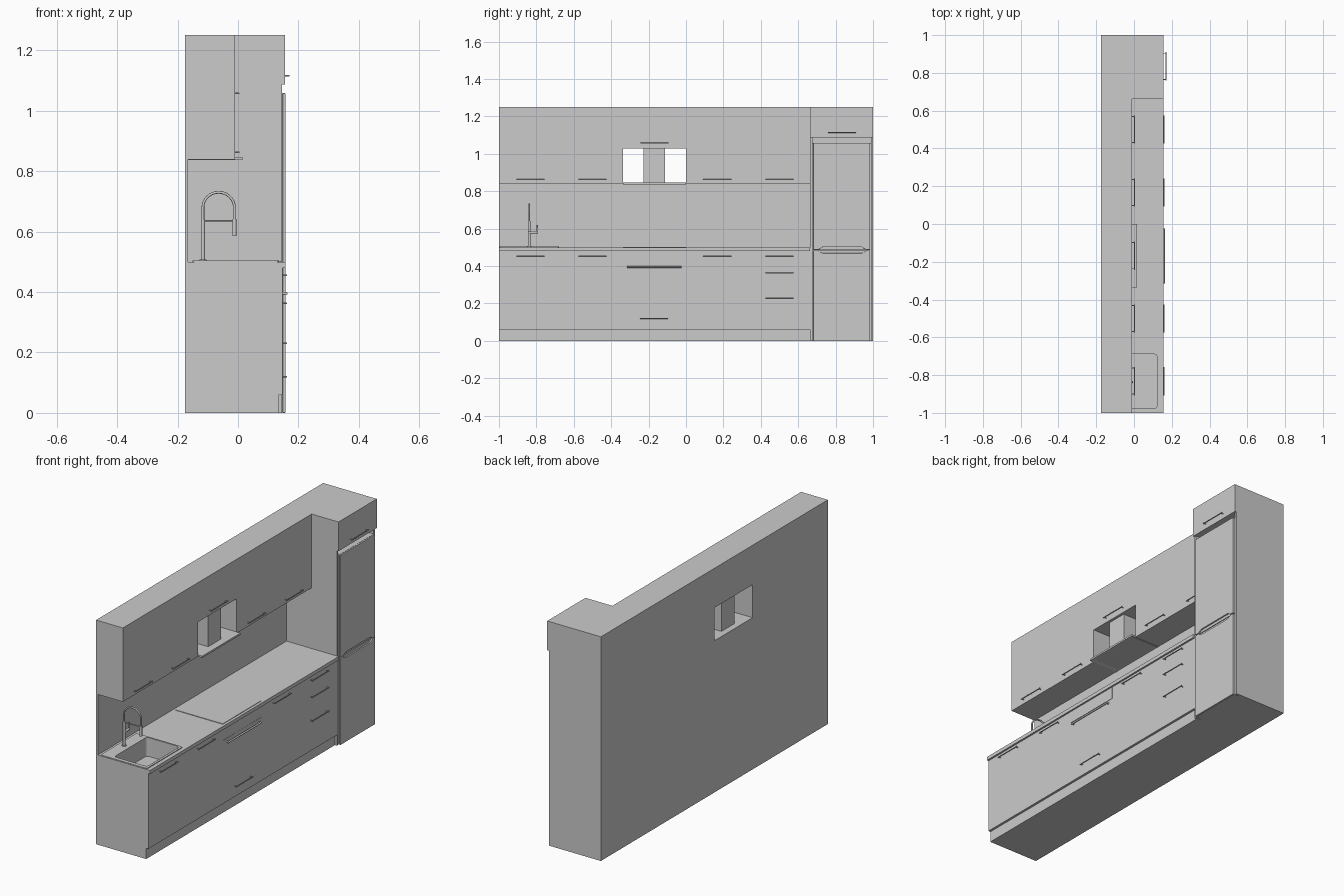
import bpy, bmesh, math
from mathutils import Vector

if "Cube" in bpy.data.objects:
    bpy.data.objects.remove(bpy.data.objects["Cube"])


def finish(name, bm, smooth=False):
    bmesh.ops.recalc_face_normals(bm, faces=bm.faces)
    me = bpy.data.meshes.new(name)
    bm.to_mesh(me)
    bm.free()
    ob = bpy.data.objects.new(name, me)
    bpy.context.collection.objects.link(ob)
    if smooth:
        bpy.ops.object.select_all(action='DESELECT')
        ob.select_set(True)
        bpy.context.view_layer.objects.active = ob
        bpy.ops.object.shade_smooth_by_angle(angle=math.radians(40))
    return ob


def box(name, x, y, z):
    bm = bmesh.new()
    bmesh.ops.create_cube(bm, size=1)
    for v in bm.verts:
        v.co = [(r[0] + r[1]) / 2 + c * (r[1] - r[0]) for r, c in zip((x, y, z), v.co)]
    return finish(name, bm)


def add_rod(bm, a, b, r, n=12):
    a, b = Vector(a), Vector(b)
    d = b - a
    mat = d.to_track_quat('Z', 'Y').to_matrix().to_4x4()
    mat.translation = (a + b) / 2
    bmesh.ops.create_cone(bm, cap_ends=True, segments=n, radius1=r, radius2=r,
                          depth=d.length, matrix=mat)


def rod(name, a, b, r, n=16):
    bm = bmesh.new()
    add_rod(bm, a, b, r, n)
    return finish(name, bm, True)


def handle(name, x, yc, z, length=0.15, r=0.0025, reach=0.013):
    # straight bar on two round posts
    bm = bmesh.new()
    h = length / 2
    add_rod(bm, (x + reach, yc - h, z), (x + reach, yc + h, z), r)
    for s in (-1, 1):
        py = yc + s * (h - 0.006)
        add_rod(bm, (x, py, z), (x + reach, py, z), r)
    return finish(name, bm, True)


def rounded(x, y, r, n=5):
    pts = []
    for i, (cx, cy) in enumerate([(x[1] - r, y[1] - r), (x[0] + r, y[1] - r),
                                  (x[0] + r, y[0] + r), (x[1] - r, y[0] + r)]):
        for k in range(n + 1):
            a = math.pi / 2 * (i + k / n)
            pts.append((cx + r * math.cos(a), cy + r * math.sin(a)))
    return pts


def prism(name, pts, vec, open_top=False, smooth=False):
    bm = bmesh.new()
    vec = Vector(vec)
    lo = [bm.verts.new(p) for p in pts]
    hi = [bm.verts.new(Vector(p) + vec) for p in pts]
    bm.faces.new(lo)
    if not open_top:
        bm.faces.new(hi)
    for i in range(len(lo)):
        j = (i + 1) % len(lo)
        bm.faces.new((lo[i], lo[j], hi[j], hi[i]))
    return finish(name, bm, smooth)


BACK, FRONT, UP = -0.175, 0.147, -0.01
TALL = 0.663                       # start of the tall fridge unit
GAP = (-0.337, 0.0)                # hood / oven bay
BAYS = [(-1, -0.667), (-0.667, GAP[0]), (0, 0.333), (0.333, TALL)]
HANDLE_Y = [-0.832, -0.5, 0.167, 0.5]

# base units
carcass = box("base_carcass", (BACK, 0.137), (-1, TALL), (0.06, 0.48))
box("plinth", (BACK, 0.134), (-1, TALL), (0, 0.06))
counter = box("countertop", (BACK, 0.157), (-1, TALL), (0.48, 0.5))
for i, (bay, hy) in enumerate(zip(BAYS, HANDLE_Y)):
    if i < 3:
        box(f"base_door_{i+1}", (0.137, FRONT), bay, (0.06, 0.48))
        handle(f"base_handle_{i+1}", FRONT, hy, 0.455)
for i, (z0, z1, hz) in enumerate([(0.06, 0.255, 0.23), (0.255, 0.385, 0.362), (0.385, 0.48, 0.455)]):
    box(f"drawer_front_{i+1}", (0.137, FRONT), BAYS[3], (z0, z1))
    handle(f"drawer_handle_{i+1}", FRONT, 0.5, hz)

# oven, hob and the drawer below the oven
box("oven_drawer", (0.137, FRONT), GAP, (0.06, 0.14))
handle("oven_drawer_handle", FRONT, -0.17, 0.12)
box("oven_door", (0.137, FRONT), GAP, (0.14, 0.412))
box("oven_control_panel", (0.137, FRONT + 0.001), GAP, (0.414, 0.48))
box("oven_trim", (0.137, FRONT + 0.002), GAP, (0.412, 0.415))
handle("oven_handle", FRONT, -0.17, 0.395, 0.29, 0.005, 0.012)
box("hob", (-0.15, 0.142), GAP, (0.498, 0.503))

# sink with open basin
SX, SY = (-0.08, 0.122), (-0.975, -0.69)
rim = prism("sink_rim", [(x, y, 0.498) for x, y in rounded((-0.15, 0.135), (-0.997, -0.68), 0.012)],
            (0, 0, 0.006))
prism("sink_basin", [(x, y, 0.4) for x, y in rounded(SX, SY, 0.015)], (0, 0, 0.104),
      open_top=True, smooth=True)
grow = 0.0005
cutter = prism("sink_cutter", [(x, y, 0.399) for x, y in rounded(
    (SX[0] - grow, SX[1] + grow), (SY[0] - grow, SY[1] + grow), 0.0155)], (0, 0, 0.15))
cutter.hide_render = True
cutter.hide_viewport = True
for ob in (carcass, counter, rim):
    m = ob.modifiers.new("sink_cut", 'BOOLEAN')
    m.object, m.operation, m.solver = cutter, 'DIFFERENCE', 'EXACT'
rod("sink_drain", (0.02, -0.832, 0.4), (0.02, -0.832, 0.402), 0.02)

# tap: post, arched spout, spray head, holder arm and lever
TY, TX = -0.838, -0.116
rod("tap_base", (TX, TY, 0.502), (TX, TY, 0.508), 0.012)
rod("tap_post", (TX, TY, 0.502), (TX, TY, 0.64), 0.007)
cu = bpy.data.curves.new("tap_spout", 'CURVE')
cu.dimensions = '3D'
cu.bevel_depth, cu.bevel_resolution, cu.use_fill_caps = 0.0045, 3, True
path = [(TX, 0.63)] + [(-0.064 - 0.052 * math.cos(math.pi * k / 16),
                        0.68 + 0.05 * math.sin(math.pi * k / 16)) for k in range(17)] + [(-0.012, 0.63)]
sp = cu.splines.new('POLY')
sp.points.add(len(path) - 1)
for p, (x, z) in zip(sp.points, path):
    p.co = (x, TY, z, 1)
sp.use_smooth = True
bpy.context.collection.objects.link(bpy.data.objects.new("tap_spout", cu))
rod("tap_spray_head", (-0.012, TY, 0.585), (-0.012, TY, 0.642), 0.007)
rod("tap_holder_arm", (TX, TY, 0.636), (-0.012, TY, 0.636), 0.003)
rod("tap_lever_stub", (TX, TY, 0.58), (TX, -0.797, 0.58), 0.007)
rod("tap_lever", (TX, -0.797, 0.572), (TX, -0.795, 0.62), 0.003)

# backsplash and wall units
box("backsplash", (BACK, -0.165), (-1, TALL), (0.5, 0.838))
for i, (bay, hy) in enumerate(zip(BAYS, HANDLE_Y)):
    box(f"wall_carcass_{i+1}", (BACK, UP - 0.01), bay, (0.838, 1.25))
    box(f"wall_door_{i+1}", (UP - 0.01, UP), bay, (0.838, 1.25))
    handle(f"wall_handle_{i+1}", UP, hy, 0.862)
box("hood_cabinet", (BACK, UP - 0.01), GAP, (1.03, 1.25))
box("hood_cabinet_door", (UP - 0.01, UP), GAP, (1.03, 1.25))
handle("hood_cabinet_handle", UP, -0.168, 1.057)

# extractor hood: chimney and plate with recessed filter
box("hood_chimney", (-0.14, -0.025), (-0.227, -0.112), (0.844, 1.03))
bm = bmesh.new()
bmesh.ops.create_cube(bm, size=1)
for v in bm.verts:
    v.co = (-0.08 + v.co.x * 0.19, -0.1685 + v.co.y * 0.337, 0.841 + v.co.z * 0.01)
bm.faces.ensure_lookup_table()
under = min(bm.faces, key=lambda f: f.calc_center_median().z)
bmesh.ops.inset_region(bm, faces=[under], thickness=0.025)
bmesh.ops.translate(bm, verts=under.verts, vec=(0, 0, 0.004))
finish("hood_plate", bm)

# tall unit: side panels, top cabinet, fridge body
box("tall_panel_left", (BACK, 0.145), (TALL, TALL + 0.012), (0, 1.087))
box("tall_panel_right", (BACK, 0.145), (0.988, 1.0), (0, 1.087))
box("tall_back_panel", (BACK, -0.165), (TALL + 0.012, 0.988), (0, 1.087))
box("top_cabinet", (BACK, FRONT), (TALL, 1.0), (1.087, 1.25))
box("top_cabinet_door", (FRONT, 0.156), (TALL, 1.0), (1.087, 1.25))
handle("top_cabinet_handle", 0.156, 0.835, 1.115)
box("fridge_body", (-0.165, 0.12), (TALL + 0.012, 0.988), (0, 1.058))


def fridge_door(name, z0, z1, notch_low):
    # slab with a shallow finger grip cut into one edge of its front layer
    y0, y1, n = 0.68, 0.985, 0.014
    box(name + "_core", (0.12, 0.148), (y0, y1), (z0, z1))
    grip = [(0.705, 0), (0.73, n), (0.94, n), (0.965, 0)]
    if notch_low:
        prof = [(y0, z0)] + [(y, z0 + d) for y, d in grip] + [(y1, z0), (y1, z1), (y0, z1)]
    else:
        prof = [(y0, z0), (y1, z0), (y1, z1)] + [(y, z1 - d) for y, d in grip[::-1]] + [(y0, z1)]
    ob = prism(name, [(0.148, y, z) for y, z in prof], (0.009, 0, 0))
    b = ob.modifiers.new("soft_edge", 'BEVEL')
    b.width, b.segments = 0.002, 2


fridge_door("freezer_door", 0.0, 0.483, False)
fridge_door("fridge_door", 0.487, 1.058, True)
